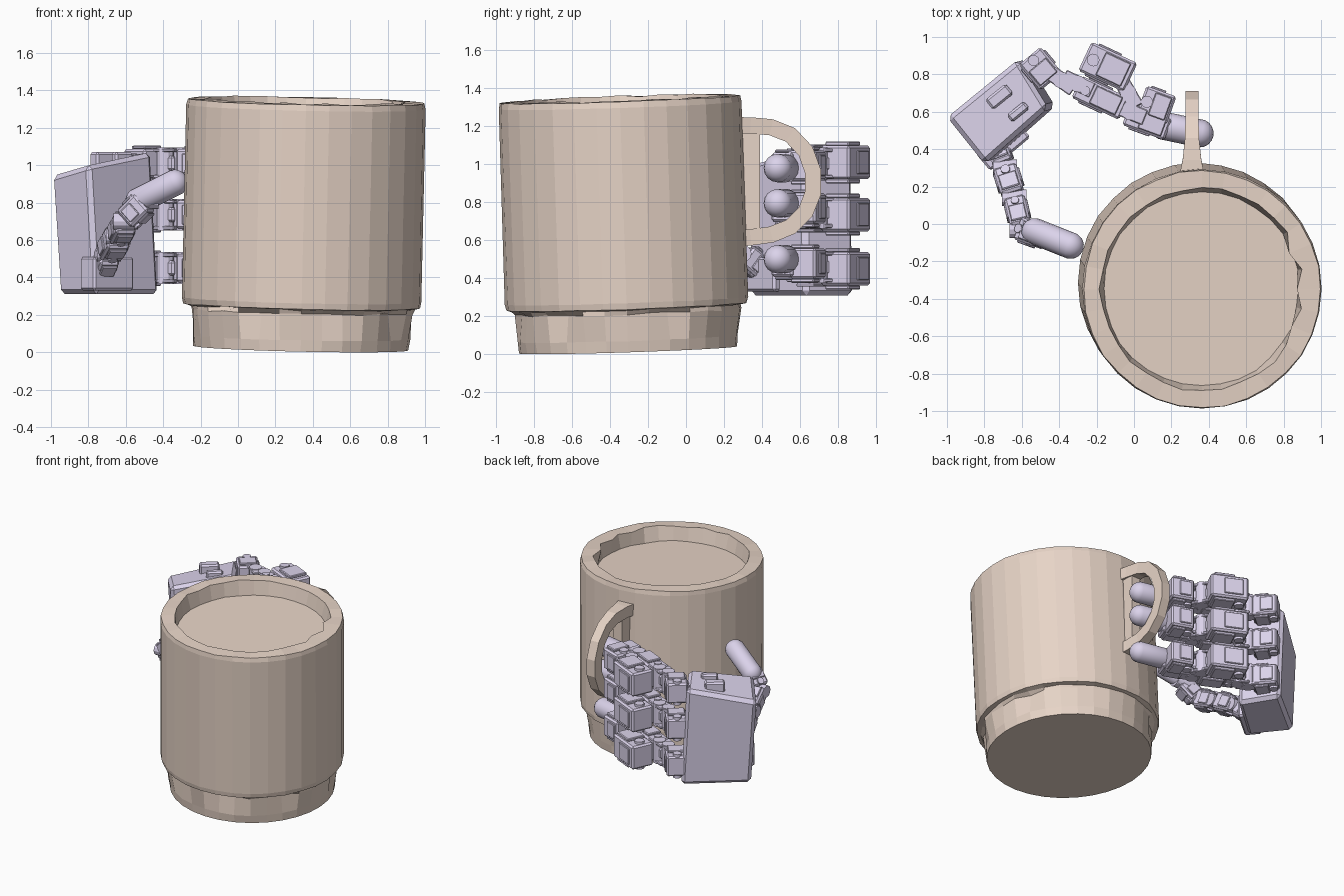
import bpy, bmesh, random
from math import sin, cos, pi, radians
from mathutils import Vector, Matrix

if "Cube" in bpy.data.objects:
    bpy.data.objects.remove(bpy.data.objects["Cube"])

random.seed(4)


def material(name, rgb):
    m = bpy.data.materials.new(name)
    m.diffuse_color = (*rgb, 1)
    m.use_nodes = True
    m.node_tree.nodes["Principled BSDF"].inputs["Base Color"].default_value = m.diffuse_color
    return m


TAN = material("clay_tan", (0.80, 0.66, 0.57))
LILAC = material("lavender", (0.71, 0.65, 0.83))


def finish(bm, name, mat, smooth=False):
    bmesh.ops.recalc_face_normals(bm, faces=bm.faces)
    me = bpy.data.meshes.new(name)
    bm.to_mesh(me)
    bm.free()
    ob = bpy.data.objects.new(name, me)
    bpy.context.collection.objects.link(ob)
    me.materials.append(mat)
    for p in me.polygons:
        p.use_smooth = smooth
    return ob


def bridge_rings(bm, rings, caps=True, closed=False):
    n = len(rings[0])
    pairs = list(zip(rings, rings[1:])) + ([(rings[-1], rings[0])] if closed else [])
    for a, b in pairs:
        for i in range(n):
            j = (i + 1) % n
            bm.faces.new((a[i], a[j], b[j], b[i]))
    if caps:
        bm.faces.new(rings[0][::-1])
        bm.faces.new(rings[-1])


# Mug: slightly leaning lathe with rough, chipped edges
BASE = Vector((0.335, -0.305, 0.022))
TILT = Vector((0, 0, 1)).rotation_difference(Vector((0.022, -0.033, 1)))
profile = [  # radius, height, roughness
    (0.575, 0.0, 0.0), (0.582, 0.06, 0.004), (0.598, 0.20, 0.010),
    (0.602, 0.222, 0.008), (0.634, 0.228, 0.004), (0.640, 0.26, 0.002),
    (0.640, 1.29, 0.001), (0.634, 1.322, 0.004), (0.545, 1.325, 0.009),
    (0.522, 1.22, 0.006)]
bm = bmesh.new()
rings = []
for r, h, rough in profile:
    ring = []
    for i in range(32):
        a = 2 * pi * i / 32
        rr = r + random.uniform(-rough, rough)
        # occasional chips on the foot and inside the rim
        if rough > 0.007 and random.random() < 0.15:
            rr -= 0.035
        ring.append(bm.verts.new(BASE + TILT @ Vector(
            (rr * cos(a), rr * sin(a), h + random.uniform(-rough, rough) * 0.6))))
    rings.append(ring)
bridge_rings(bm, rings)
finish(bm, "mug_body", TAN)

# Mug handle: rectangular section swept along a D-shaped path
path = [(0.27, 1.205, 0.13), (0.34, 1.205, 0.10), (0.45, 1.195, 0.075),
        (0.55, 1.155, 0.07), (0.63, 1.07, 0.07), (0.67, 0.96, 0.07),
        (0.67, 0.85, 0.07), (0.63, 0.75, 0.07), (0.55, 0.67, 0.07),
        (0.45, 0.63, 0.075), (0.34, 0.615, 0.10), (0.27, 0.61, 0.13)]
bm = bmesh.new()
rings = []
for i, (y, z, w) in enumerate(path):
    p, q = path[max(i - 1, 0)], path[min(i + 1, len(path) - 1)]
    t = Vector((0, q[0] - p[0], q[1] - p[1])).normalized()
    n = Vector((0, -t.z, t.y))
    c = Vector((0.31, y, z))
    rings.append([bm.verts.new(c + Vector((sx * w / 2, 0, 0)) + n * (sn * 0.043))
                  for sx, sn in ((-1, -1), (1, -1), (1, 1), (-1, 1))])
bridge_rings(bm, rings)
finish(bm, "mug_handle", TAN)

# Thin handle root pad against the mug wall
bm = bmesh.new()
bmesh.ops.create_cube(bm, size=1, matrix=Matrix.Translation((0.31, 0.335, 0.91))
                      @ Matrix.Diagonal((0.075, 0.11, 0.62, 1)))
finish(bm, "handle_root", TAN)


# Helpers for the mechanical hand
def add_box(bm, frame, size, bevel=0.012):
    tmp = bmesh.ops.create_cube(bm, size=1, matrix=frame @ Matrix.Diagonal((*size, 1)))
    edges = list({e for v in tmp["verts"] for e in v.link_edges})
    bmesh.ops.bevel(bm, geom=edges, offset=bevel, segments=1, affect='EDGES')


def add_pin(bm, frame, r, depth):
    bmesh.ops.create_cone(bm, cap_ends=True, segments=12, radius1=r, radius2=r,
                          depth=depth, matrix=frame)


def frame_at(c, angle):
    return Matrix.Translation(c) @ Matrix.Rotation(radians(angle), 4, 'Z')


def frame_between(p, q):
    p, q = Vector(p), Vector(q)
    rot = (q - p).to_track_quat('X', 'Z').to_matrix().to_4x4()
    return Matrix.Translation((p + q) / 2) @ rot, (q - p).length


def capsule(name, p, q, r):
    bm = bmesh.new()
    frame, length = frame_between(p, q)
    bmesh.ops.create_uvsphere(bm, u_segments=16, v_segments=9, radius=r,
                              matrix=Matrix.Rotation(pi / 2, 4, 'Y'))
    for v in bm.verts:
        v.co.x += length / 2 if v.co.x > 0 else -length / 2
    bm.transform(frame)
    finish(bm, name, LILAC, True)


def housing(bm, frame, size):
    """Motor block with side plates, end rib and screw pins."""
    l, w, h = size
    add_box(bm, frame, (l, w, h * 0.8))
    for s in (-1, 1):
        add_box(bm, frame @ Matrix.Translation((l * 0.12, 0, s * h * 0.45)),
                (l * 0.55, w * 0.8, h * 0.1), 0.005)
        add_box(bm, frame @ Matrix.Translation((-l * 0.1, s * w * 0.5, 0)),
                (l * 0.5, 0.02, h * 0.55), 0.004)
        add_pin(bm, frame @ Matrix.Translation((-l * 0.32, 0, s * h * 0.42)), w * 0.2, h * 0.12)


# Palm: skewed box, back plate on the outer side
bm = bmesh.new()
outline = [(-1.0, 0.57, 0.94), (-0.80, 0.32, 1.0), (-0.46, 0.62, 1.07), (-0.62, 0.88, 1.05)]
low = [bm.verts.new((x + 0.04, y + 0.01, 0.31)) for x, y, z in outline]
top = [bm.verts.new(o) for o in outline]
bridge_rings(bm, [low, top])
bmesh.ops.bevel(bm, geom=bm.edges[:], offset=0.025, segments=1, affect='EDGES')
finish(bm, "palm", LILAC)

# Raised blocks on the palm top
bm = bmesh.new()
for x, y, l, w in ((-0.72, 0.68, 0.14, 0.07), (-0.62, 0.60, 0.12, 0.05)):
    add_box(bm, frame_at((x, y, 1.03), 39), (l, w, 0.08))
finish(bm, "palm_top_ribs", LILAC)

# Three fingers, stacked vertically: base height and tip height
blocks = [  # x, y, length, width, angle, height
    (-0.50, 0.83, 0.18, 0.15, -50, 0.19), (-0.14, 0.84, 0.27, 0.17, -25, 0.22),
    (-0.18, 0.675, 0.28, 0.13, -25, 0.19), (0.12, 0.635, 0.17, 0.16, -20, 0.20),
    (0.07, 0.545, 0.24, 0.12, -20, 0.16)]
joints = [(-0.39, 0.77, -35), (-0.30, 0.75, -25), (-0.03, 0.70, -60), (-0.02, 0.60, -22)]
for name, zb, zt in (("upper", 1.01, 0.98), ("middle", 0.735, 0.795), ("lower", 0.45, 0.50)):
    def height(x):
        return zb + (zt - zb) * max(0, min(1, (x + 0.1) / 0.4))
    bm = bmesh.new()
    for x, y, l, w, a, h in blocks:
        housing(bm, frame_at((x, y, height(x)), a), (l, w, h))
    for x, y, a in joints:
        f = frame_at((x, y, height(x)), a)
        add_pin(bm, f, 0.045, 0.17)
        for s in (-1, 1):
            add_box(bm, f @ Matrix.Translation((0, 0, s * 0.07)), (0.17, 0.085, 0.02), 0.005)
        add_box(bm, f, (0.14, 0.05, 0.08))
    finish(bm, name + "_finger", LILAC)
    capsule(name + "_fingertip", (0.16, 0.525, zt), (0.35, 0.485, zt), 0.076)

# Thumb: chain of blocks from the palm's near corner to the mug wall
chain = [(-0.74, 0.43, 0.42), (-0.69, 0.30, 0.53), (-0.64, 0.14, 0.62),
         (-0.60, -0.03, 0.70), (-0.49, -0.07, 0.81)]
bm = bmesh.new()
for i, (p, q) in enumerate(zip(chain, chain[1:])):
    f, length = frame_between(p, q)
    housing(bm, f, (length * 0.85, 0.11 + 0.015 * (i % 2), 0.15))
    add_pin(bm, Matrix.Translation(q) @ Matrix.Rotation(pi / 2, 4, 'Y'), 0.045, 0.13)
add_box(bm, frame_at((-0.70, 0.42, 0.42), 40), (0.28, 0.12, 0.18))
finish(bm, "thumb", LILAC)
capsule("thumb_tip", (-0.53, -0.04, 0.81), (-0.34, -0.115, 0.905), 0.072)
